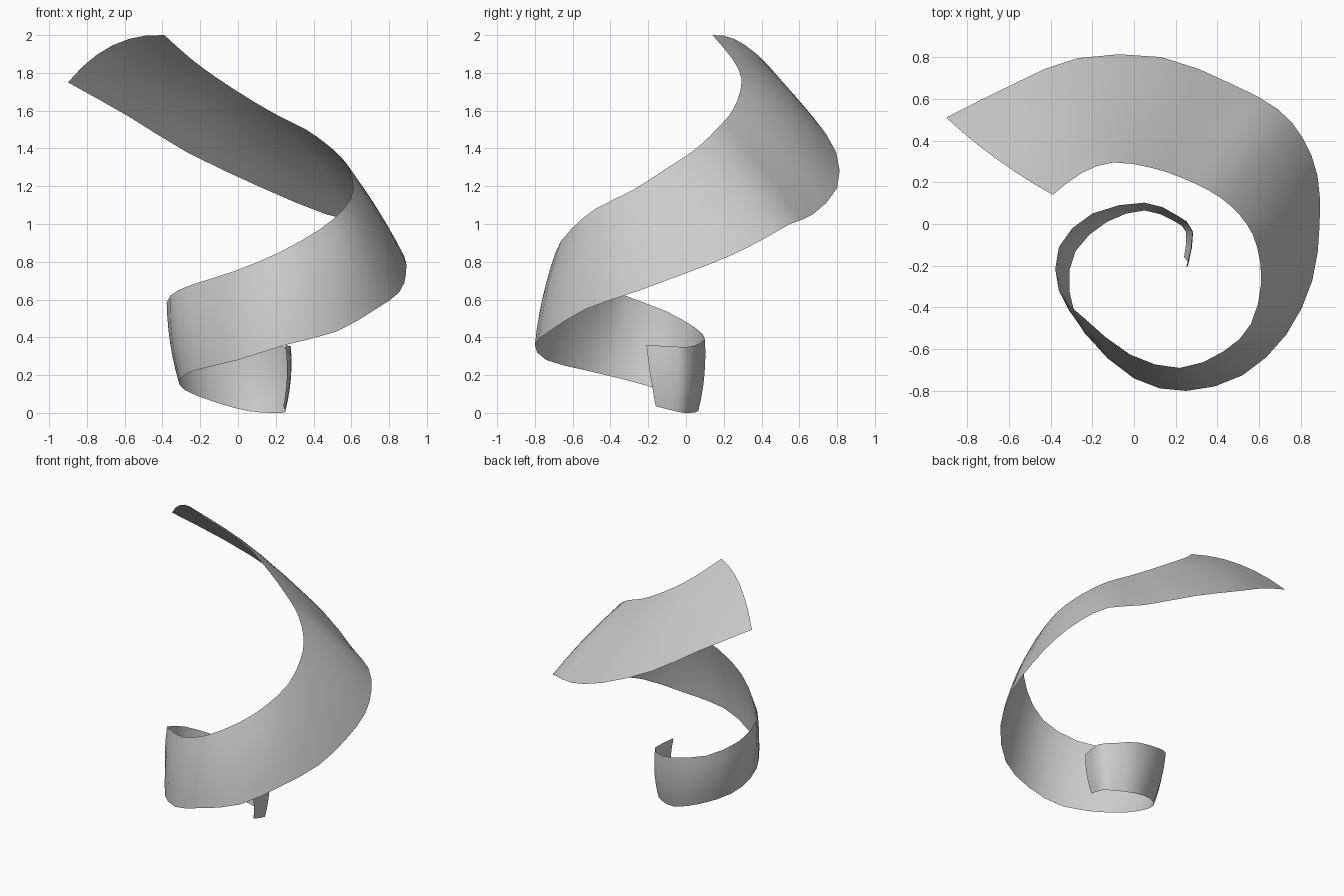
import bpy
import bmesh
from mathutils import Vector

STEPS = 2      # subdivisions between stations along the ribbon
ACROSS = 6     # strips across the ribbon's width

cube = bpy.data.objects.get("Cube")
if cube:
    bpy.data.objects.remove(cube, do_unlink=True)


def make_material(name, colour):
    mat = bpy.data.materials.new(name)
    mat.use_nodes = True
    mat.diffuse_color = colour
    mat.node_tree.nodes["Principled BSDF"].inputs["Base Color"].default_value = colour
    return mat


def smooth_path(points, steps):
    """Catmull-Rom curve through the given points."""
    pts = [Vector(p) for p in points]
    pts = [pts[0] * 2 - pts[1]] + pts + [pts[-1] * 2 - pts[-2]]
    path = []
    for a, b, c, d in zip(pts, pts[1:], pts[2:], pts[3:]):
        for i in range(steps):
            t = i / steps
            path.append((b * 2 + (c - a) * t
                         + (a * 2 - b * 5 + c * 4 - d) * t ** 2
                         + (b * 3 - a - c * 3 + d) * t ** 3) / 2)
    path.append(pts[-2])
    return path


# Upper and lower edges of the widening ribbon, from the inner curl to the tip
upper_edge = [
    (.25, -.21, .36), (.28, -.04, .35), (.2, .04, .355), (.05, .1, .39),
    (-.2, .05, .45), (-.36, -.11, .54), (-.36, -.32, .62), (-.24, -.45, .68),
    (-.02, -.625, .75), (.22, -.69, .85), (.43, -.61, .97), (.56, -.48, 1.08),
    (.61, -.28, 1.18), (.59, -.11, 1.29), (.54, 0, 1.36), (.46, .09, 1.43),
    (.36, .16, 1.5), (.22, .225, 1.57), (.08, .27, 1.65), (-.1, .295, 1.765),
    (-.25, .245, 1.875), (-.39, .14, 2)]
lower_edge = [
    (.24, -.16, .035), (.25, -.04, .005), (.19, .015, 0), (.05, .065, .01),
    (-.13, .01, .06), (-.28, -.13, .12), (-.31, -.32, .175), (-.23, -.53, .225),
    (0, -.74, .28), (.25, -.8, .36), (.52, -.725, .43), (.73, -.53, .55),
    (.855, -.27, .64), (.89, 0, .74), (.88, .23, .83), (.81, .41, .92),
    (.69, .55, 1), (.47, .67, 1.05), (.13, .8, 1.19), (-.27, .795, 1.38),
    (-.58, .67, 1.57), (-.9, .51, 1.75)]

upper = smooth_path(upper_edge, STEPS)
lower = smooth_path(lower_edge, STEPS)
last = len(upper) - 1
tip_arch = Vector((-.02, -.02, .06))

# Loft the ribbon between its edges, bowed slightly outward and arched at the tip
bm = bmesh.new()
rows = []
for i, (top, low) in enumerate(zip(upper, lower)):
    before, after = max(i - 1, 0), min(i + 1, last)
    along = upper[after] + lower[after] - upper[before] - lower[before]
    outward = along.cross(top - low).normalized()
    bow = outward * .015 + tip_arch * (i / last) ** 8
    row = []
    for j in range(ACROSS + 1):
        v = j / ACROSS
        row.append(bm.verts.new(low.lerp(top, v) + bow * 4 * v * (1 - v)))
    rows.append(row)
for near, far in zip(rows, rows[1:]):
    for j in range(ACROSS):
        face = bm.faces.new((near[j], far[j], far[j + 1], near[j + 1]))
        face.smooth = True

# Rest it on the ground
floor = min(v.co.z for v in bm.verts)
bmesh.ops.translate(bm, verts=bm.verts, vec=(0, 0, -floor))

mesh = bpy.data.meshes.new("spiral_ribbon")
bm.to_mesh(mesh)
bm.free()
mesh.materials.append(make_material("light grey", (.6, .6, .6, 1)))
ribbon = bpy.data.objects.new("spiral_ribbon", mesh)
bpy.context.collection.objects.link(ribbon)
